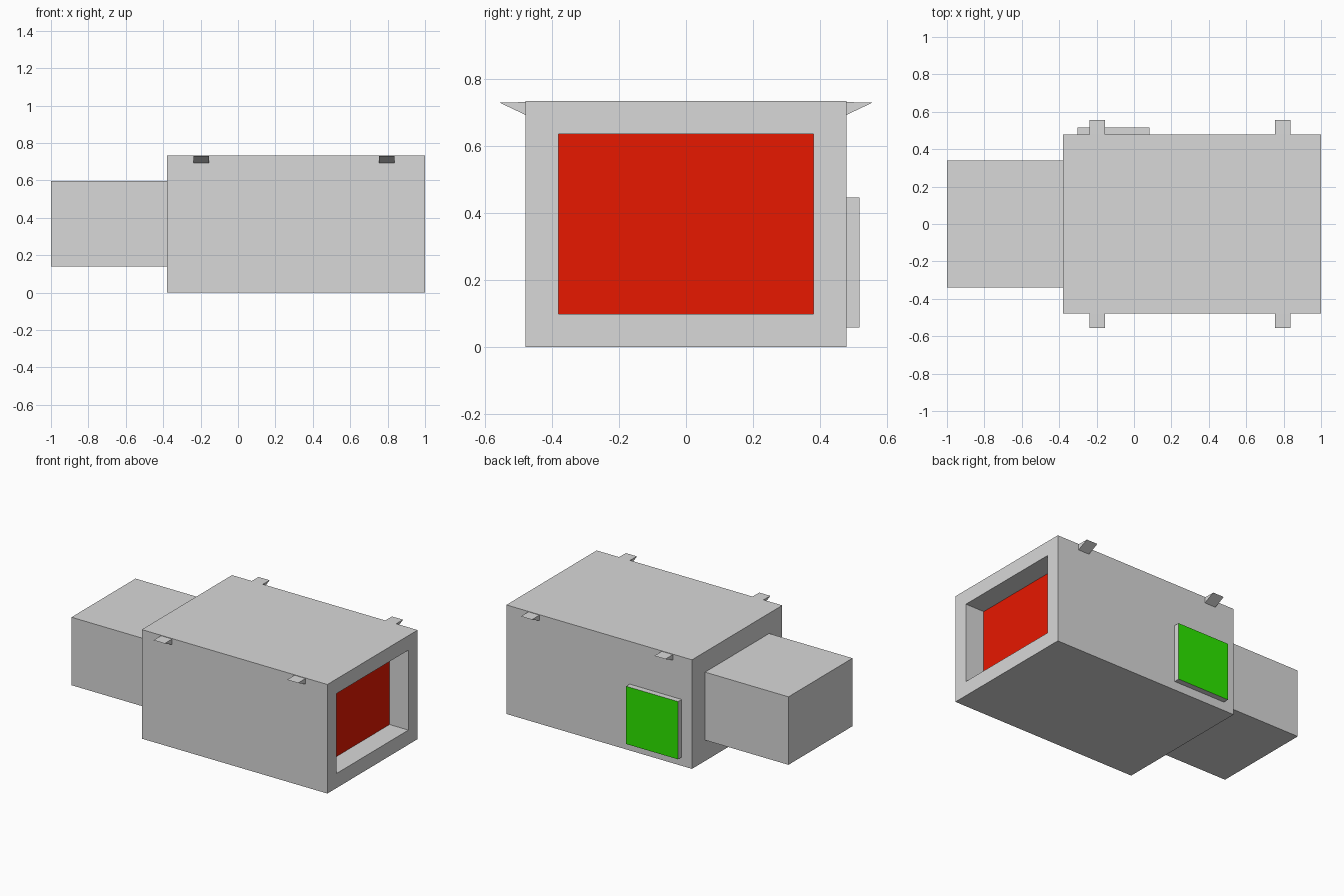
import bpy
import bmesh
from mathutils import Vector

default = bpy.data.objects.get("Cube")
if default:
    bpy.data.objects.remove(default, do_unlink=True)


def material(name, rgb):
    mat = bpy.data.materials.new(name)
    mat.use_nodes = True
    mat.diffuse_color = (*rgb, 1)
    mat.node_tree.nodes["Principled BSDF"].inputs["Base Color"].default_value = (*rgb, 1)
    return mat


grey = material("light grey", (0.69, 0.69, 0.69))
red = material("red", (0.8, 0.009, 0))
green = material("green", (0.026, 0.8, 0))


def finish(name, bm, *mats):
    bmesh.ops.recalc_face_normals(bm, faces=bm.faces)
    mesh = bpy.data.meshes.new(name)
    bm.to_mesh(mesh)
    bm.free()
    for mat in mats:
        mesh.materials.append(mat)
    obj = bpy.data.objects.new(name, mesh)
    bpy.context.collection.objects.link(obj)
    return obj


def box(low, high):
    low, high = Vector(low), Vector(high)
    bm = bmesh.new()
    bmesh.ops.create_cube(bm, size=1)
    bmesh.ops.scale(bm, vec=high - low, verts=bm.verts)
    bmesh.ops.translate(bm, vec=(low + high) / 2, verts=bm.verts)
    return bm


def face_towards(bm, direction):
    bm.normal_update()
    return max(bm.faces, key=lambda f: f.normal.dot(Vector(direction)))


HALF_WIDTH = 0.479
HEIGHT = 0.733

# Main housing with a rectangular recess and a red screen at its bottom
bm = box((-0.38, -HALF_WIDTH, 0), (1, HALF_WIDTH, HEIGHT))
screen = face_towards(bm, (1, 0, 0))
bmesh.ops.inset_region(bm, faces=[screen], thickness=0.098, use_even_offset=True)
walls = bmesh.ops.extrude_discrete_faces(bm, faces=[screen])
screen = walls["faces"][0]
bmesh.ops.translate(bm, vec=(-0.14, 0, 0), verts=screen.verts)
screen.material_index = 1
finish("housing", bm, grey, red)

# Narrower rear block
finish("rear_block", box((-1, -0.34, 0.14), (-0.38, 0.34, 0.597)), grey)

# Raised side panel with a green outer face
bm = box((-0.303, HALF_WIDTH, 0.058), (0.083, 0.517, 0.446))
face_towards(bm, (0, 1, 0)).material_index = 1
finish("side_panel", bm, grey, green)

# Wedge tabs along both upper edges
for side, side_name in ((-1, "front"), (1, "back")):
    for x, end_name in ((-0.196, "right"), (0.796, "left")):
        bm = bmesh.new()
        profile = ((HALF_WIDTH, 0.692), (0.557, 0.729), (HALF_WIDTH, 0.73))
        verts = [bm.verts.new((x - 0.041, side * y, z)) for y, z in profile]
        base = bm.faces.new(verts)
        extruded = bmesh.ops.extrude_face_region(bm, geom=[base], use_keep_orig=True)
        moved = [v for v in extruded["geom"] if isinstance(v, bmesh.types.BMVert)]
        bmesh.ops.translate(bm, vec=(0.082, 0, 0), verts=moved)
        finish(f"{side_name}_{end_name}_tab", bm, grey)
